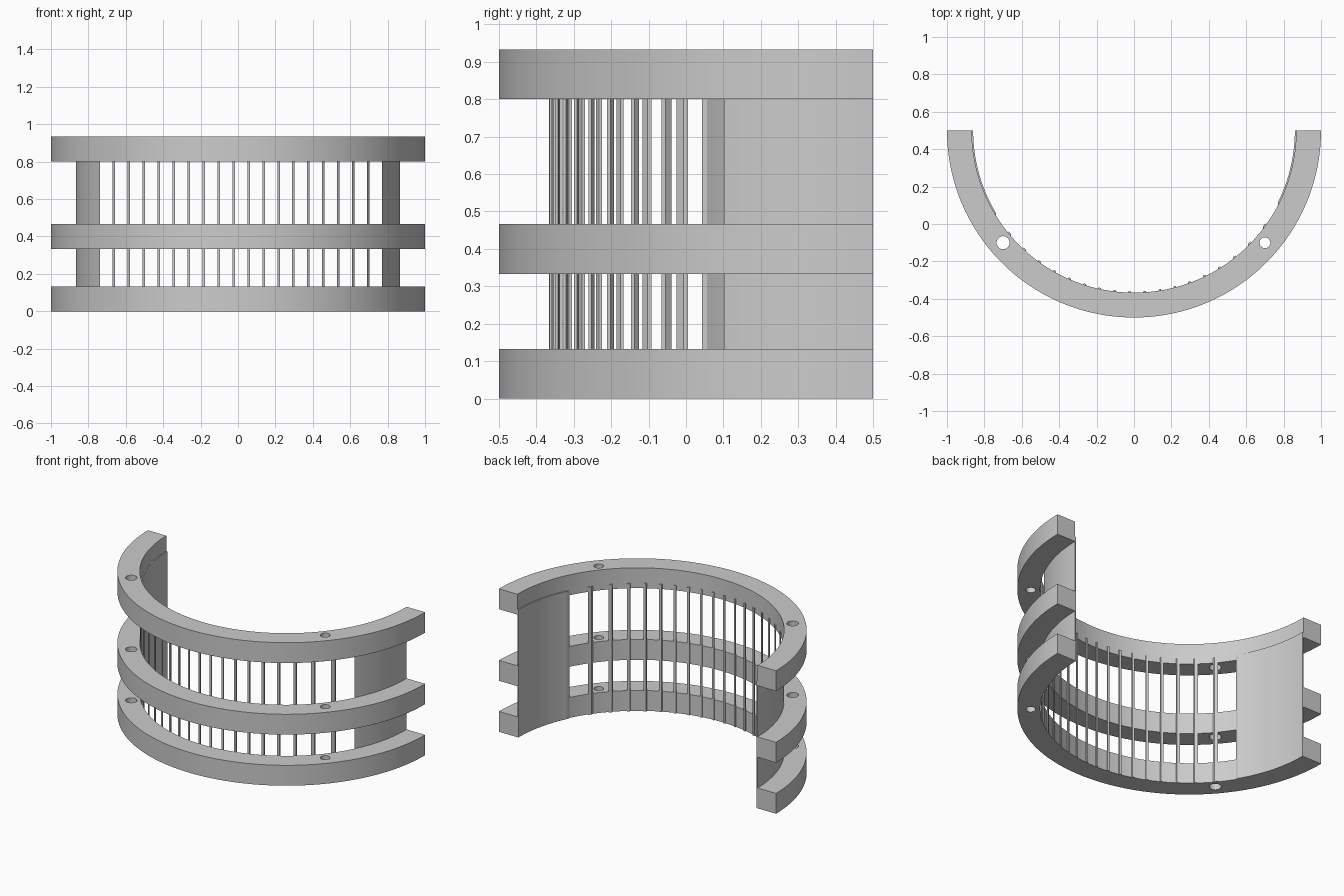
import bpy, bmesh, math

cube = bpy.data.objects.get("Cube")
if cube:
    bpy.data.objects.remove(cube, do_unlink=True)

CENTRE_Y = 0.5
R_OUT, R_BORE, R_SHELL = 1.0, 0.867, 0.860
SHELL_TOP = 0.833

grey = bpy.data.materials.new("plain_grey")
grey.use_nodes = True
colour = (0.6, 0.6, 0.6, 1)
grey.diffuse_color = colour
grey.node_tree.nodes["Principled BSDF"].inputs["Base Color"].default_value = colour


def arc(radius, x0, x1, steps):
    """Points on the front half circle between two x positions."""
    a0, a1 = (math.acos(max(-1, min(1, x / radius))) for x in (x0, x1))
    angles = [a0 + (a1 - a0) * i / steps for i in range(steps + 1)]
    return [(radius * math.cos(a), CENTRE_Y - radius * math.sin(a)) for a in angles]


def curved_slab(name, r_out, r_in, x0, x1, z0, z1, steps):
    """Solid between two arcs, cut off at x0 and x1."""
    bm = bmesh.new()
    sections = []
    for o, i in zip(arc(r_out, x0, x1, steps), arc(r_in, x0, x1, steps)):
        corners = ((o, z0), (i, z0), (i, z1), (o, z1))
        sections.append([bm.verts.new((*p, z)) for p, z in corners])
    for a, b in zip(sections, sections[1:]):
        for k in range(4):
            n = (k + 1) % 4
            bm.faces.new((a[k], a[n], b[n], b[k]))
    bm.faces.new(sections[0])
    bm.faces.new(sections[-1])
    bmesh.ops.recalc_face_normals(bm, faces=bm.faces)
    mesh = bpy.data.meshes.new(name)
    bm.to_mesh(mesh)
    bm.free()
    mesh.materials.append(grey)
    obj = bpy.data.objects.new(name, mesh)
    bpy.context.collection.objects.link(obj)
    return obj


def activate(obj):
    bpy.ops.object.select_all(action="DESELECT")
    obj.select_set(True)
    bpy.context.view_layer.objects.active = obj


def drill(obj, x, y, radius):
    """Vertical round hole right through the part."""
    bpy.ops.mesh.primitive_cylinder_add(vertices=32, radius=radius, depth=4, location=(x, y, 0))
    cutter = bpy.context.object
    cutter.hide_render = True
    cutter.data.materials.append(grey)
    mod = obj.modifiers.new("hole", "BOOLEAN")
    mod.operation, mod.solver, mod.object = "DIFFERENCE", "EXACT", cutter
    activate(obj)
    bpy.ops.object.modifier_apply(modifier=mod.name)
    bpy.data.objects.remove(cutter, do_unlink=True)


# Three half rings, each with a wider right hole and a narrower left hole
parts = []
for name, z in (("lower_ring", 0), ("middle_ring", 0.333), ("upper_ring", 0.8)):
    ring = curved_slab(name, R_OUT, R_BORE, -R_OUT, R_OUT, z, z + 0.133, 96)
    drill(ring, -0.7, -0.1, 0.035)
    drill(ring, 0.7, -0.1, 0.029)
    parts.append(ring)

# Solid end panels of the thin inner shell
for name, x0, x1 in (("right_panel", -R_OUT, -0.737), ("left_panel", 0.77, R_OUT)):
    parts.append(curved_slab(name, R_BORE, R_SHELL, x0, x1, 0, SHELL_TOP, 24))

# Evenly spaced bars left between the shell's slots
for i in range(18):
    x = -0.67 + 0.08 * i
    parts.append(curved_slab(f"bar_{i + 1}", R_BORE, R_SHELL, x, x + 0.0133, 0, SHELL_TOP, 2))

for part in parts:
    activate(part)
    bpy.ops.object.shade_smooth_by_angle(angle=math.radians(30))
